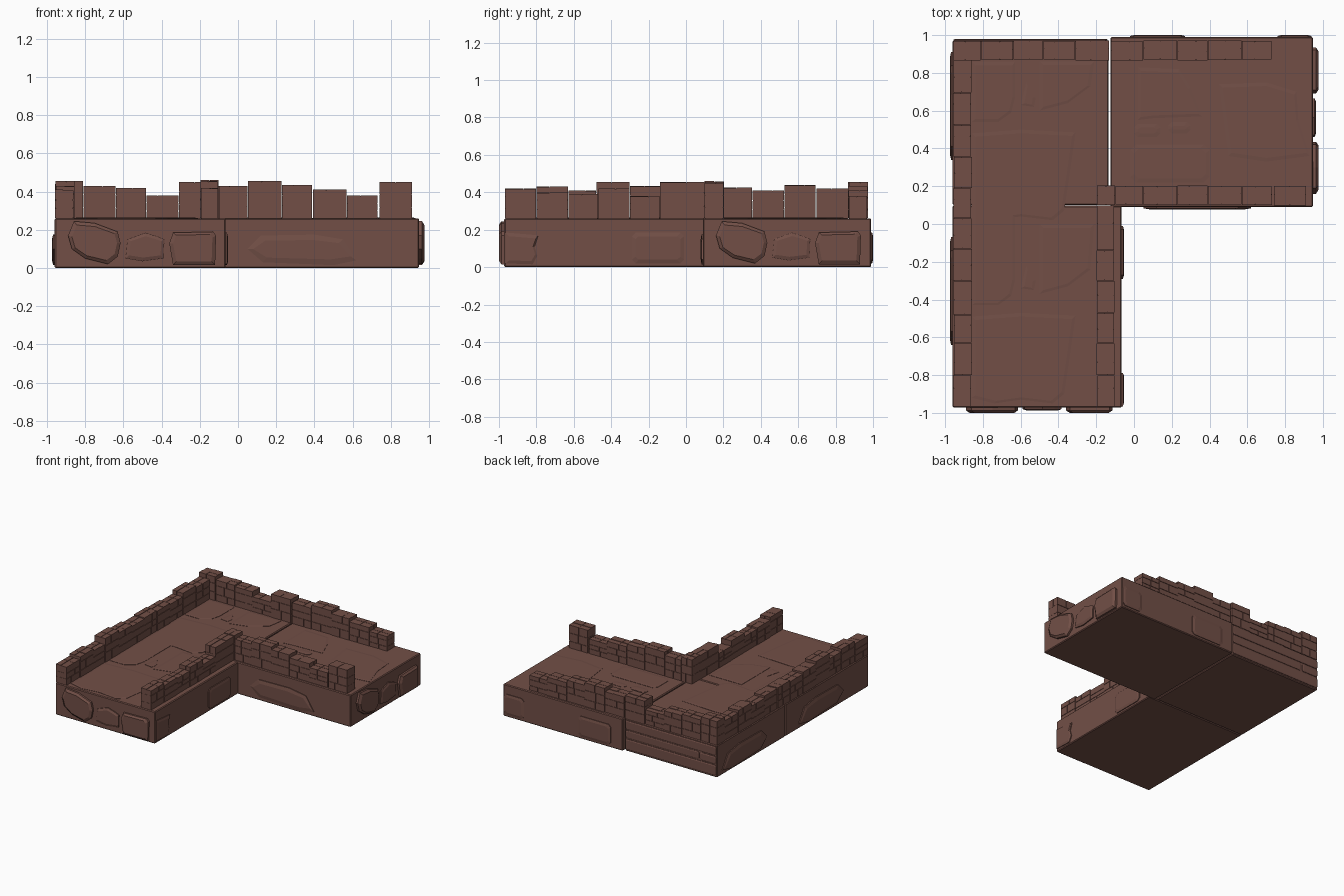
import bpy, bmesh, random
from mathutils import Vector

if "Cube" in bpy.data.objects:
    bpy.data.objects.remove(bpy.data.objects["Cube"])

random.seed(4)
mat = bpy.data.materials.new("brown stone")
mat.diffuse_color = (0.168, 0.078, 0.062, 1)
mat.use_nodes = True
mat.node_tree.nodes["Principled BSDF"].inputs["Base Color"].default_value = mat.diffuse_color
FLOOR = 0.26


def finish(name, bm):
    bmesh.ops.recalc_face_normals(bm, faces=bm.faces)
    me = bpy.data.meshes.new(name)
    bm.to_mesh(me)
    bm.free()
    me.materials.append(mat)
    ob = bpy.data.objects.new(name, me)
    bpy.context.collection.objects.link(ob)
    return ob


def box(bm, x0, x1, y0, y1, z0, z1):
    vs = bmesh.ops.create_cube(bm, size=1)["verts"]
    for v in vs:
        v.co = Vector(((x0 + x1) / 2 + v.co.x * (x1 - x0),
                       (y0 + y1) / 2 + v.co.y * (y1 - y0),
                       (z0 + z1) / 2 + v.co.z * (z1 - z0)))


def slab(name, *b):
    bm = bmesh.new()
    box(bm, *b)
    ob = finish(name, bm)
    m = ob.modifiers.new("worn edge", "BEVEL")
    m.width, m.segments = 0.006, 1


# Mappings from (along, up, outward) to the block faces
def front(y): return lambda u, v, h: (u, y - h, v)
def back(y): return lambda u, v, h: (u, y + h, v)
def right(x): return lambda u, v, h: (x + h, u, v)
def left(x): return lambda u, v, h: (x - h, u, v)
def top(u, v, h): return (u, v, FLOOR + h)


def stone(name, pts, place, depth, rim=0.02):
    """Raised stone: outline extruded outward with a sloping rim."""
    bm = bmesh.new()
    cu = sum(p[0] for p in pts) / len(pts)
    cv = sum(p[1] for p in pts) / len(pts)
    wu = max(abs(p[0] - cu) for p in pts)
    wv = max(abs(p[1] - cv) for p in pts)
    rings = []
    for h, r in ((-0.008, 0), (depth * 0.55, 0), (depth, rim)):
        rings.append([bm.verts.new(place(cu + (u - cu) * (1 - r / wu), cv + (v - cv) * (1 - r / wv), h))
                      for u, v in pts])
    n = len(pts)
    for a, b in zip(rings, rings[1:]):
        for i in range(n):
            bm.faces.new((a[i], a[(i + 1) % n], b[(i + 1) % n], b[i]))
    bm.faces.new(rings[-1])
    bm.faces.new(rings[0])
    finish(name, bm)


def shift(pts, du=0, dv=0):
    return [(u + du, v + dv) for u, v in pts]


def rect(u0, u1, v0, v1, c=0.02):
    """Rectangle with cut corners."""
    return [(u0 + c, v0), (u1 - c, v0), (u1, v0 + c), (u1, v1 - c),
            (u1 - c, v1), (u0 + c, v1), (u0, v1 - c), (u0, v0 + c)]


def wall(name, axis, c0, c1, cuts, heights):
    """Parapet of uneven blocks, each cut into bricks around a core."""
    bm = bmesh.new()

    def put(a0, a1, b0, b1, z0, z1):
        if axis == "x":
            box(bm, a0, a1, b0, b1, z0, z1)
        else:
            box(bm, b0, b1, a0, a1, z0, z1)

    for s, e, h in zip(cuts, cuts[1:], heights):
        d0, d1 = c0 + random.uniform(-.004, .003), c1 + random.uniform(-.003, .004)
        put(s + .003, e - .003, d0 + .004, d1 - .004, FLOOR - .01, h - .004)
        z = FLOOR
        zs = [z, z + (h - z) * random.uniform(.3, .42), z + (h - z) * random.uniform(.62, .75), h]
        for k in range(3):
            t = s + (e - s) * random.uniform(.35, .65)
            w = d0 + (d1 - d0) * random.uniform(.4, .6)
            g = .0015
            for p, q in ((s, t), (t, e)):
                if k == 2:
                    put(p + g, q - g, d0, w - g, zs[k] + g, zs[k + 1])
                    put(p + g, q - g, w + g, d1, zs[k] + g, zs[k + 1] - random.choice((0, .003)))
                else:
                    put(p + g, q - g, d0, d1, zs[k] + g, zs[k + 1] - g)
    finish(name, bm)


# Three base blocks forming the L
slab("base_front_left", -.96, -.065, -.972, .097, 0, FLOOR)
slab("base_back_left", -.96, -.135, .1, .972, 0, FLOOR)
slab("base_back_right", -.125, .948, .09, .99, 0, FLOOR)

# Parapets
wall("left_parapet", "y", -.955, -.86,
     [-.968, -.8, -.63, -.48, -.3, -.13, .03, .19, .355, .525, .695, .868],
     [.41, .43, .41, .455, .435, .42, .43, .425, .41, .44, .42])
wall("back_parapet_left", "x", .87, .97, [-.958, -.81, -.64, -.48, -.31, -.132], [.455, .43, .42, .38, .45])
wall("back_parapet_right", "x", .87, .97, [-.122, .05, .23, .39, .57, .73], [.43, .455, .435, .41, .38])
wall("inner_parapet_side", "y", -.195, -.105, [-.968, -.8, -.63, -.47, -.3, -.14, .1],
     [.42, .40, .39, .42, .38, .455])
wall("inner_parapet_front", "x", .102, .2, [-.197, -.1, .05, .23, .39, .57, .732],
     [.46, .43, .455, .435, .41, .38])
wall("inner_parapet_end_post", "x", .102, .2, [.74, .912], [.45])

# End stones: the same trio on the front end and on the right end
trio = {
    "round": [(-.89, .17), (-.87, .1), (-.8, .05), (-.68, .02), (-.63, .06), (-.615, .13),
              (-.63, .19), (-.75, .235), (-.86, .245)],
    "small": [(-.59, .05), (-.5, .035), (-.39, .05), (-.385, .15), (-.42, .165), (-.485, .185), (-.58, .15)],
    "square": [(-.36, .13), (-.34, .015), (-.12, .015), (-.115, .17), (-.13, .19), (-.34, .185)],
}
for k, pts in trio.items():
    d = .015 if k == "small" else .028
    stone("front_end_stone_" + k, pts, front(-.972), d)
    stone("right_end_stone_" + k, shift(pts, 1.05), right(.948), d)

# Long stones on the long sides
long_stone = [(.05, .1), (.13, .03), (.5, .015), (.62, .04), (.55, .15), (.4, .175), (.12, .17)]
stone("inner_front_long_stone", long_stone, front(.09), .012, .03)
stone("left_long_stone_front", shift(long_stone, -.69), left(-.96), .015, .03)
stone("left_long_stone_back", shift(long_stone, .29), left(-.96), .015, .03)

# Side stones of the front arm and the back of the right block
stone("inner_side_stone_front", [(-.965, .02), (-.82, .015), (-.795, .06), (-.81, .11), (-.79, .17), (-.965, .185)],
      right(-.065), .012)
stone("inner_side_stone_back", rect(-.29, -.01, .02, .185), right(-.065), .012)
stone("back_stone_middle", rect(-.02, .27, .02, .185), back(.99), .01)
stone("back_stone_end", rect(.76, .94, .02, .185), back(.99), .01)

# Layered planks of stone on the back of the left block
stone("back_layer_low", rect(-.955, -.14, .015, .1, .01), back(.972), .008, .008)
stone("back_layer_middle", rect(-.8, -.14, .108, .17, .01), back(.972), .006, .008)
stone("back_layer_corner", rect(-.955, -.81, .108, .17, .01), back(.972), .008, .008)
stone("back_layer_high", rect(-.955, -.14, .178, .25, .01), back(.972), .008, .008)

# Worn paving slabs, repeated on both left blocks
paving = {
    "corner": [(-.86, -.43), (-.72, -.43), (-.65, -.38), (-.63, -.3), (-.63, .09), (-.86, .09)],
    "large": [(-.86, -.49), (-.6, -.47), (-.31, -.485), (-.34, -.7), (-.37, -.9), (-.43, -.95),
              (-.6, -.93), (-.74, -.95), (-.86, -.92)],
    "pebble": [(-.6, -.34), (-.53, -.35), (-.52, -.3), (-.57, -.22)],
    "side": [(-.5, -.37), (-.35, -.33), (-.23, -.24), (-.21, -.0), (-.5, -.0)],
}
for k, pts in paving.items():
    stone("paving_front_" + k, pts, top, .004)
    stone("paving_back_" + k, shift([(u, min(v, -.11)) for u, v in pts], 0, .97), top, .004)

# Paving of the right block
stone("paving_right_large", [(.45, .74), (.7, .75), (.86, .7), (.87, .55), (.93, .36), (.7, .33), (.5, .36)],
      top, .004)
stone("paving_right_upper", [(.02, .55), (.1, .56), (.36, .57), (.3, .72), (.24, .82), (.02, .83)], top, .004)
stone("paving_right_lower", rect(-.02, .4, .22, .42, .03), top, .004)
stone("paving_right_pebble_1", rect(0, .14, .46, .53, .02), top, .004)
stone("paving_right_pebble_2", rect(.18, .3, .48, .54, .02), top, .004)
